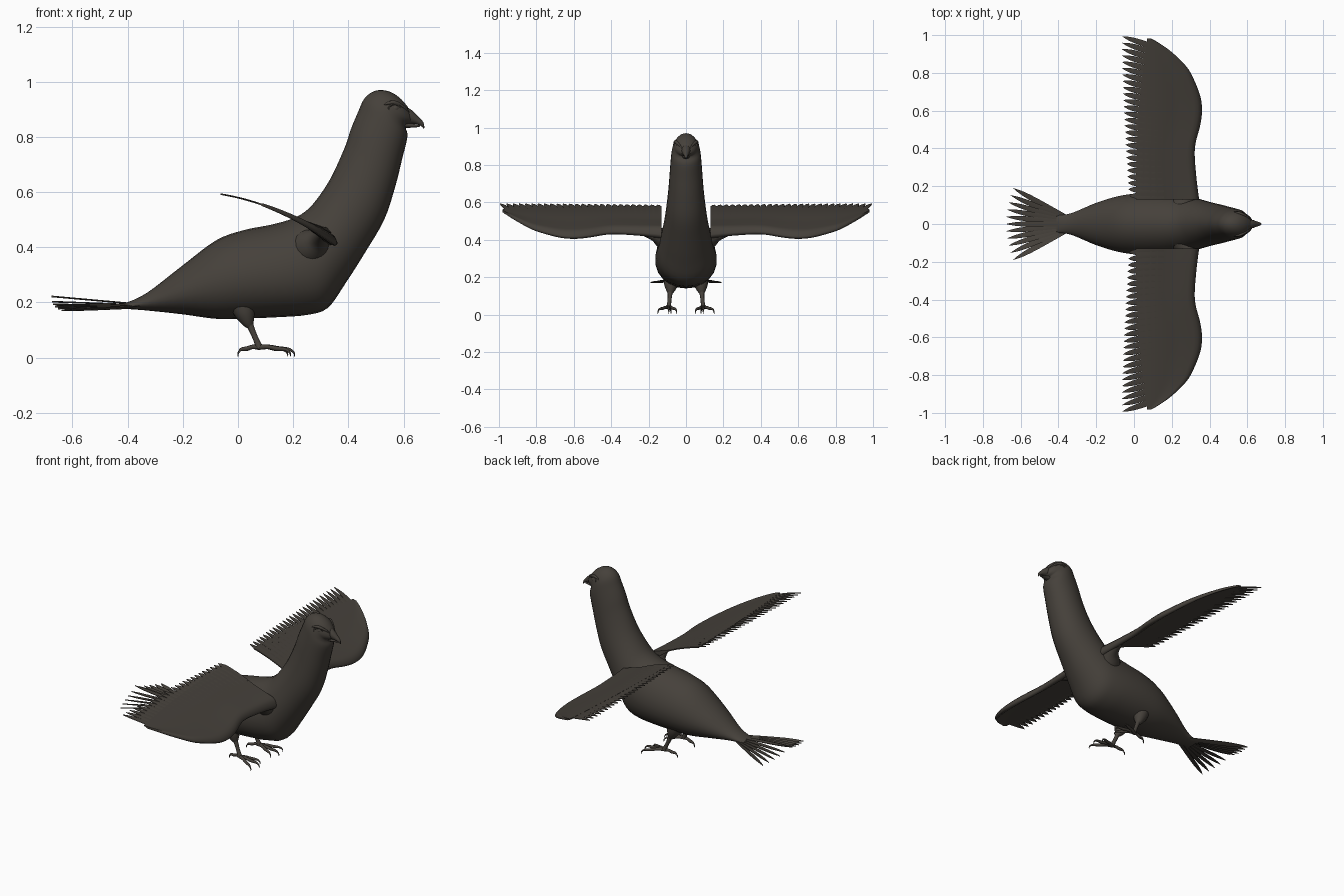
import bpy, bmesh, math
from mathutils import Vector

if "Cube" in bpy.data.objects:
    bpy.data.objects.remove(bpy.data.objects["Cube"])

# One dark grey-brown plumage colour
COLOUR = (0.060, 0.052, 0.043, 1)
plumage = bpy.data.materials.new("dark_plumage")
plumage.use_nodes = True
plumage.diffuse_color = COLOUR
bsdf = plumage.node_tree.nodes["Principled BSDF"]
bsdf.inputs["Base Color"].default_value = COLOUR
bsdf.inputs["Roughness"].default_value = 0.8


def smooth_path(points, steps=4):
    """Catmull-Rom resampling of tuples of any length."""
    pts = [points[0]] + list(points) + [points[-1]]
    out = []
    for a, b, c, d in zip(pts, pts[1:], pts[2:], pts[3:]):
        for k in range(steps):
            t = k / steps
            out.append(tuple(
                0.5 * (2 * q + (r - p) * t + (2 * p - 5 * q + 4 * r - s) * t * t
                       + (3 * q - p - 3 * r + s) * t ** 3)
                for p, q, r, s in zip(a, b, c, d)))
    return out + [tuple(points[-1])]


def loft(name, groups, mirrored=False, angle=50):
    """Skin one or more stacks of rings into a single smooth object."""
    bm = bmesh.new()
    for rings in groups:
        loops = [[bm.verts.new(p) for p in ring] for ring in rings]
        for a, b in zip(loops, loops[1:]):
            for i in range(len(a)):
                j = (i + 1) % len(a)
                bm.faces.new((a[i], a[j], b[j], b[i]))
        bm.faces.new(loops[0][::-1])
        bm.faces.new(loops[-1])
    bmesh.ops.recalc_face_normals(bm, faces=bm.faces)
    mesh = bpy.data.meshes.new(name)
    bm.to_mesh(mesh)
    bm.free()
    mesh.materials.append(plumage)
    obj = bpy.data.objects.new(name, mesh)
    bpy.context.collection.objects.link(obj)
    bpy.ops.object.select_all(action="DESELECT")
    obj.select_set(True)
    bpy.context.view_layer.objects.active = obj
    bpy.ops.object.shade_smooth_by_angle(angle=math.radians(angle))
    if mirrored:
        mod = obj.modifiers.new("mirror", "MIRROR")
        mod.use_axis = (False, True, False)
        mod.use_mirror_merge = False
    return obj


def oval(centre, u, v, n=24, pear=0.0):
    """Ring around centre with half axes u and v, wider at the -u end."""
    ring = []
    for i in range(n):
        t = math.tau * i / n
        ring.append(centre + u * math.cos(t) + v * math.sin(t) * (1 - pear * math.cos(t)))
    return ring


def profile_rings(stations, pear=0.0, n=24):
    """Rings from (top x, top z, bottom x, bottom z, half width)."""
    rings = []
    for tx, tz, bx, bz, w in smooth_path(stations):
        top, low = Vector((tx, 0, tz)), Vector((bx, 0, bz))
        rings.append(oval((top + low) / 2, (top - low) / 2, Vector((0, w, 0)), n, pear))
    return rings


def tube(points, n=10):
    """Rings along (x, y, z, radius)."""
    pts = smooth_path(points)
    rings = []
    for i, p in enumerate(pts):
        a, b = pts[max(i - 1, 0)], pts[min(i + 1, len(pts) - 1)]
        d = (Vector(b[:3]) - Vector(a[:3])).normalized()
        side = d.cross(Vector((0, 0, 1)) if abs(d.z) < 0.8 else Vector((1, 0, 0))).normalized()
        rings.append(oval(Vector(p[:3]), side * p[3], d.cross(side) * p[3], n))
    return rings


# Body, neck and head in one skin
loft("body", [profile_rings([
    (-0.41, 0.197, -0.41, 0.177, 0.045), (-0.33, 0.235, -0.33, 0.171, 0.058),
    (-0.20, 0.335, -0.20, 0.157, 0.112), (-0.08, 0.425, -0.08, 0.141, 0.148),
    (0.02, 0.462, 0.03, 0.142, 0.162), (0.12, 0.482, 0.15, 0.147, 0.164),
    (0.20, 0.505, 0.25, 0.155, 0.158), (0.25, 0.535, 0.325, 0.18, 0.148),
    (0.29, 0.58, 0.39, 0.27, 0.132), (0.33, 0.64, 0.46, 0.38, 0.115),
    (0.36, 0.70, 0.53, 0.50, 0.102), (0.39, 0.77, 0.57, 0.62, 0.092),
    (0.41, 0.83, 0.595, 0.72, 0.086), (0.435, 0.89, 0.614, 0.80, 0.080),
    (0.46, 0.942, 0.608, 0.832, 0.074), (0.50, 0.968, 0.608, 0.842, 0.066),
    (0.545, 0.966, 0.612, 0.845, 0.058), (0.585, 0.943, 0.618, 0.847, 0.046),
    (0.615, 0.91, 0.628, 0.85, 0.028)], 0.1)])

# Hooked beak, upper and lower halves
loft("beak", [
    profile_rings([(0.60, 0.915, 0.60, 0.85, 0.03), (0.63, 0.897, 0.625, 0.848, 0.022),
                   (0.655, 0.872, 0.647, 0.846, 0.014), (0.672, 0.853, 0.664, 0.839, 0.008),
                   (0.676, 0.832, 0.672, 0.831, 0.002)], 0, 12),
    profile_rings([(0.60, 0.855, 0.60, 0.832, 0.02), (0.635, 0.848, 0.635, 0.834, 0.012),
                   (0.66, 0.842, 0.658, 0.836, 0.004)], 0, 12)])

# Eyes: a lid ring, a ball and a brow
lid = []
for i in range(17):
    t = math.tau * i / 16
    lid.append((0.568 + 0.021 * math.cos(t), 0.057 - 0.009 * math.cos(t),
                0.903 + 0.016 * math.sin(t), 0.004))
ball = [oval(Vector((0.568, 0.05 + 0.013 * math.sin(a), 0.903)),
             Vector((0.017 * math.cos(a), 0, 0)), Vector((0, 0, 0.014 * math.cos(a))), 16)
        for a in (-0.8, -0.3, 0.2, 0.7, 1.1, 1.5)]
brow = tube([(0.53, 0.064, 0.918, 0.003), (0.565, 0.056, 0.925, 0.008),
             (0.60, 0.037, 0.908, 0.006), (0.62, 0.022, 0.89, 0.002)])
loft("eyes", [tube(lid, 6), ball, brow], True)


# Wings: thick leading edge that thins towards the rear
def wing_height(x):
    return 0.58 - 0.24 * x - 0.6 * x * x


wing = []
for y, lead, thick in smooth_path([
        (0.13, 0.345, 0.034), (0.25, 0.33, 0.026), (0.40, 0.322, 0.022),
        (0.52, 0.35, 0.022), (0.60, 0.36, 0.022), (0.68, 0.35, 0.020),
        (0.78, 0.31, 0.016), (0.84, 0.272, 0.012), (0.91, 0.20, 0.008),
        (0.96, 0.13, 0.005), (0.982, 0.09, 0.003)], 5):
    rear = 0.01 + 0.06 * ((y - 0.13) / 0.85) ** 2
    upper, lower = [], []
    for k in range(13):
        s = (k / 12) ** 1.5
        x = lead + (rear - lead) * s
        half = 0.003 + thick * min(1, math.sqrt(s / 0.06)) * max(0, 1 - s / 0.45) ** 1.3
        upper.append(Vector((x, y, wing_height(x) + half)))
        lower.append(Vector((x, y, wing_height(x) - half)))
    wing.append(upper + lower[::-1])
loft("wings", [wing], True, 70)

# Shoulders blend the wings into the body
loft("shoulders", [tube([(0.24, 0.04, 0.38, 0.09), (0.27, 0.11, 0.405, 0.065),
                         (0.295, 0.17, 0.43, 0.036), (0.305, 0.25, 0.449, 0.018)], 20)], True)


def feather(base, tip, half, power, height=None, tilt=0.12):
    """Thin rounded blade; power sets how blunt the end is."""
    rings = []
    axis = tip - base
    side = Vector((-axis.y, axis.x, 0)).normalized()
    side.z = tilt
    for k in range(11):
        s = math.sin(k / 10 * math.pi / 2)
        c = base + axis * s
        if height:
            c.z = height(c.x)
        w = half * (0.75 + 0.25 * s) * max(0.04, 1 - s ** power)
        rings.append(oval(c, Vector((0, 0, 0.003)), side * w, 6))
    return rings


# Flight feathers along the rear of each wing
COUNT = 26
flight = []
for i in range(COUNT):
    a = i / (COUNT - 1)
    base = Vector((0.16 - 0.03 * a, 0.145 + 0.785 * a, 0))
    tip = Vector((-0.025 - 0.047 * a ** 0.8 + 0.01 * a ** 8, 0.15 + 0.843 * a, 0))
    flight.append(feather(base, tip, 0.021, 9 - 5 * a, wing_height))
loft("flight_feathers", flight, True)

# Tail fan: the middle feathers lie highest
tail = []
for i in range(11):
    a = (i - 5) / 5
    base = Vector((-0.34, 0.025 * a, 0.192 - 0.008 * abs(a)))
    tip = Vector((-0.676 + 0.036 * a * a, 0.19 * a, 0.222 - 0.05 * abs(a) ** 0.6))
    tail.append(feather(base, tip, 0.019, 6, None, -0.3 * a))
loft("tail_feathers", tail)

# Legs: feathered thigh, shank, and four clawed toes
thigh = tube([(0.01, 0.075, 0.20, 0.045), (0.025, 0.08, 0.16, 0.037),
              (0.036, 0.083, 0.13, 0.024), (0.044, 0.085, 0.112, 0.012)], 14)
shank = tube([(0.035, 0.083, 0.14, 0.015), (0.055, 0.087, 0.09, 0.011),
              (0.068, 0.09, 0.06, 0.011), (0.078, 0.092, 0.036, 0.014)])
foot = [thigh, shank]
ankle = Vector((0.075, 0.092, 0.038))
for dx, dy in ((0.13, 0.0), (0.115, 0.058), (0.105, -0.042), (-0.075, -0.012)):
    reach = Vector((dx, dy, 0))
    toe = []
    for s, z, r in ((0, 0.038, 0.010), (0.3, 0.039, 0.008), (0.55, 0.033, 0.0085),
                    (0.78, 0.031, 0.007), (0.9, 0.027, 0.005), (0.99, 0.016, 0.003),
                    (1.0, 0.004, 0.001)):
        p = ankle + reach * s
        toe.append((p.x, p.y, z, r))
    foot.append(tube(toe, 8))
loft("legs", foot, True)
